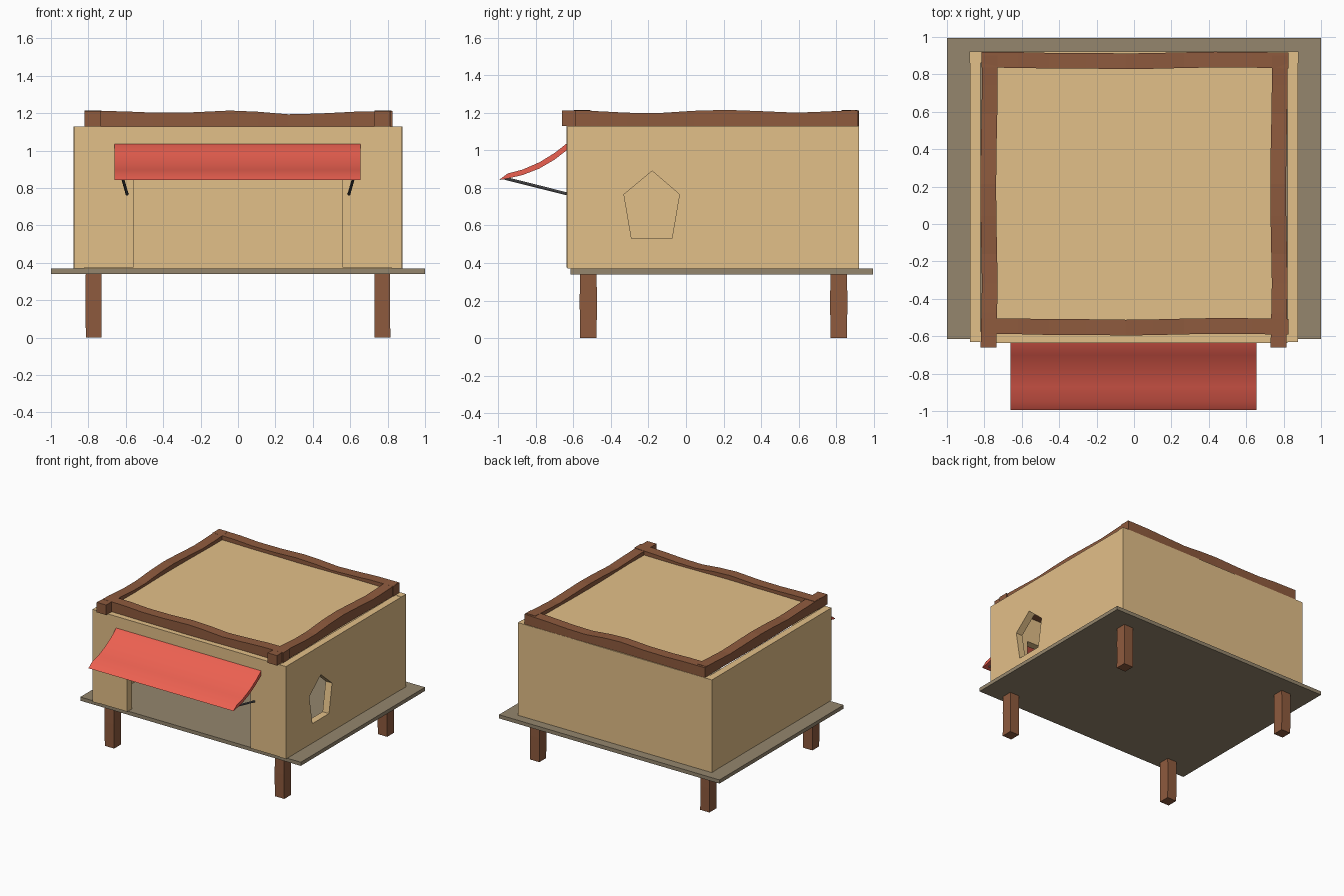
import bpy, bmesh, math
from mathutils import Vector

if "Cube" in bpy.data.objects:
    bpy.data.objects.remove(bpy.data.objects["Cube"])


def material(name, rgb):
    m = bpy.data.materials.new(name)
    m.diffuse_color = tuple((c / 255) ** 2.2 for c in rgb) + (1,)
    m.use_nodes = True
    m.node_tree.nodes["Principled BSDF"].inputs["Base Color"].default_value = m.diffuse_color
    return m


TAN = material("tan_board", (226, 190, 135))
WOOD = material("brown_wood", (141, 91, 64))
FLOOR = material("grey_brown_deck", (147, 133, 109))
RED = material("red_cloth", (236, 97, 82))
METAL = material("grey_metal", (112, 112, 114))


def finish(name, bm, mat):
    bmesh.ops.recalc_face_normals(bm, faces=bm.faces)
    me = bpy.data.meshes.new(name)
    bm.to_mesh(me)
    bm.free()
    me.materials.append(mat)
    ob = bpy.data.objects.new(name, me)
    bpy.context.collection.objects.link(ob)
    return ob


def loft(name, rings, mat):
    """Skin a list of equal-length closed rings and cap both ends."""
    bm = bmesh.new()
    vs = [[bm.verts.new(p) for p in r] for r in rings]
    n = len(vs[0])
    for a, b in zip(vs, vs[1:]):
        for i in range(n):
            bm.faces.new((a[i], a[(i + 1) % n], b[(i + 1) % n], b[i]))
    bm.faces.new(vs[0])
    bm.faces.new(vs[-1])
    return finish(name, bm, mat)


def box(name, x, y, z, mat):
    rings = [[(x[0], y[0], h), (x[1], y[0], h), (x[1], y[1], h), (x[0], y[1], h)] for h in z]
    return loft(name, rings, mat)


def holed_panel(name, outer, inner, to3d, mat):
    """Extruded panel with a hole: outer/inner are 2D loops, to3d(u, v, side) places them."""
    bm = bmesh.new()
    for side in (0, 1):
        edges = []
        for loop in (outer, inner):
            vs = [bm.verts.new(to3d(u, v, side)) for u, v in loop]
            edges += [bm.edges.new((vs[i - 1], vs[i])) for i in range(len(vs))]
        bmesh.ops.triangle_fill(bm, edges=edges, use_beauty=True)
    bm.verts.ensure_lookup_table()
    half, start = len(outer) + len(inner), 0
    for loop in (outer, inner):
        n = len(loop)
        for i in range(n):
            a, b = start + i, start + (i + 1) % n
            bm.faces.new([bm.verts[k] for k in (a, b, b + half, a + half)])
        start += n
    return finish(name, bm, mat)


# deck
box("deck", (-1, 1), (-0.615, 0.995), (0.34, 0.37), FLOOR)

# crooked legs
for side, sx in (("left", -1), ("right", 1)):
    for end, y in (("front", -0.52), ("back", 0.813)):
        rings = []
        for z, kx, w in ((0, 0.001, 0.041), (0.1, -0.001, 0.042), (0.2, -0.001, 0.043), (0.34, 0, 0.041)):
            cx = 0.772 * sx + kx
            rings.append([(cx + a * 0.042, y + b * (w + 0.003), z)
                          for a, b in ((-1, -1), (1, -1), (1, 1), (-1, 1))])
        loft(end + "_" + side + "_leg", rings, WOOD)

# walls and raised roof panel
box("back_wall", (-0.88, 0.88), (0.862, 0.922), (0.37, 1.13), TAN)
box("left_wall", (-0.878, -0.82), (-0.632, 0.862), (0.37, 1.128), TAN)
box("roof_panel", (-0.78, 0.78), (-0.56, 0.875), (1.15, 1.177), TAN)

# right wall with a five-sided window
window = [(-0.18, 0.89), (-0.035, 0.765), (-0.075, 0.53), (-0.29, 0.53), (-0.33, 0.765)]
holed_panel("right_wall", [(-0.632, 0.37), (0.862, 0.37), (0.862, 1.128), (-0.632, 1.128)], window,
            lambda u, v, s: (0.82 + 0.058 * s, u, v), TAN)

# front wall as an arch around the serving opening
outline = [(-0.82, 0.375), (-0.56, 0.375), (-0.56, 0.92), (0.56, 0.92),
           (0.56, 0.375), (0.82, 0.375), (0.82, 1.13), (-0.82, 1.13)]
loft("front_wall", [[(x, y, z) for x, z in outline] for y in (-0.636, -0.576)], TAN)

# wavy roof beams: (fraction along beam, sideways shift, top height)
CROSS = [(0, 0.004, 1.212), (0.12, 0.003, 1.21), (0.22, -0.001, 1.203), (0.34, -0.001, 1.204), (0.47, -0.004, 1.214),
         (0.56, -0.002, 1.208), (0.66, 0.002, 1.194), (0.76, 0.005, 1.198), (0.88, 0.004, 1.208), (1, 0, 1.212)]
SIDE = [(0, -0.003, 1.212), (0.12, 0.001, 1.208), (0.22, 0.004, 1.2), (0.32, 0.001, 1.197), (0.45, -0.003, 1.21),
        (0.56, -0.004, 1.215), (0.68, -0.002, 1.208), (0.8, 0.002, 1.2), (0.9, 0.004, 1.206), (1, 0.004, 1.214)]


def beam(name, rows, t0, t1, centre, along_x):
    rings = []
    for f, shift, top in rows:
        t, ring = t0 + (t1 - t0) * f, []
        for a, z in ((-0.042, 1.13), (0.042, 1.13), (0.042, top), (-0.042, top)):
            s = centre + shift + a
            ring.append((t, s, z) if along_x else (s, t, z))
        rings.append(ring)
    loft(name, rings, WOOD)


beam("front_roof_beam", CROSS, -0.815, 0.825, -0.55, True)
beam("back_roof_beam", CROSS, -0.815, 0.825, 0.874, True)
beam("left_roof_beam", SIDE, -0.66, 0.90, -0.775, False)
beam("right_roof_beam", SIDE, -0.66, 0.90, 0.775, False)

# curved awning
top = [(-0.615, 1.04), (-0.635, 1.036), (-0.70, 0.985), (-0.78, 0.936), (-0.87, 0.897), (-0.95, 0.876), (-0.995, 0.842)]
under = [(-0.965, 0.846), (-0.87, 0.868), (-0.78, 0.903), (-0.70, 0.95), (-0.635, 1.0), (-0.615, 1.008)]
awning = loft("awning", [[(x, y, z) for y, z in top + under] for x in (-0.66, -0.6, 0.6, 0.655)], RED)
bpy.context.view_layer.objects.active = awning
awning.select_set(True)
bpy.ops.object.shade_smooth_by_angle(angle=math.radians(85))

# awning struts
for side, sx in (("left", -1), ("right", 1)):
    a, b = Vector((0.593 * sx, -0.63, 0.767)), Vector((0.617 * sx, -0.965, 0.851))
    d = (b - a).normalized()
    u = d.orthogonal().normalized()
    v = d.cross(u)
    rings = [[p + 0.008 * (u * math.cos(k * math.pi / 4) + v * math.sin(k * math.pi / 4))
              for k in range(8)] for p in (a, b)]
    loft(side + "_strut", rings, METAL)
